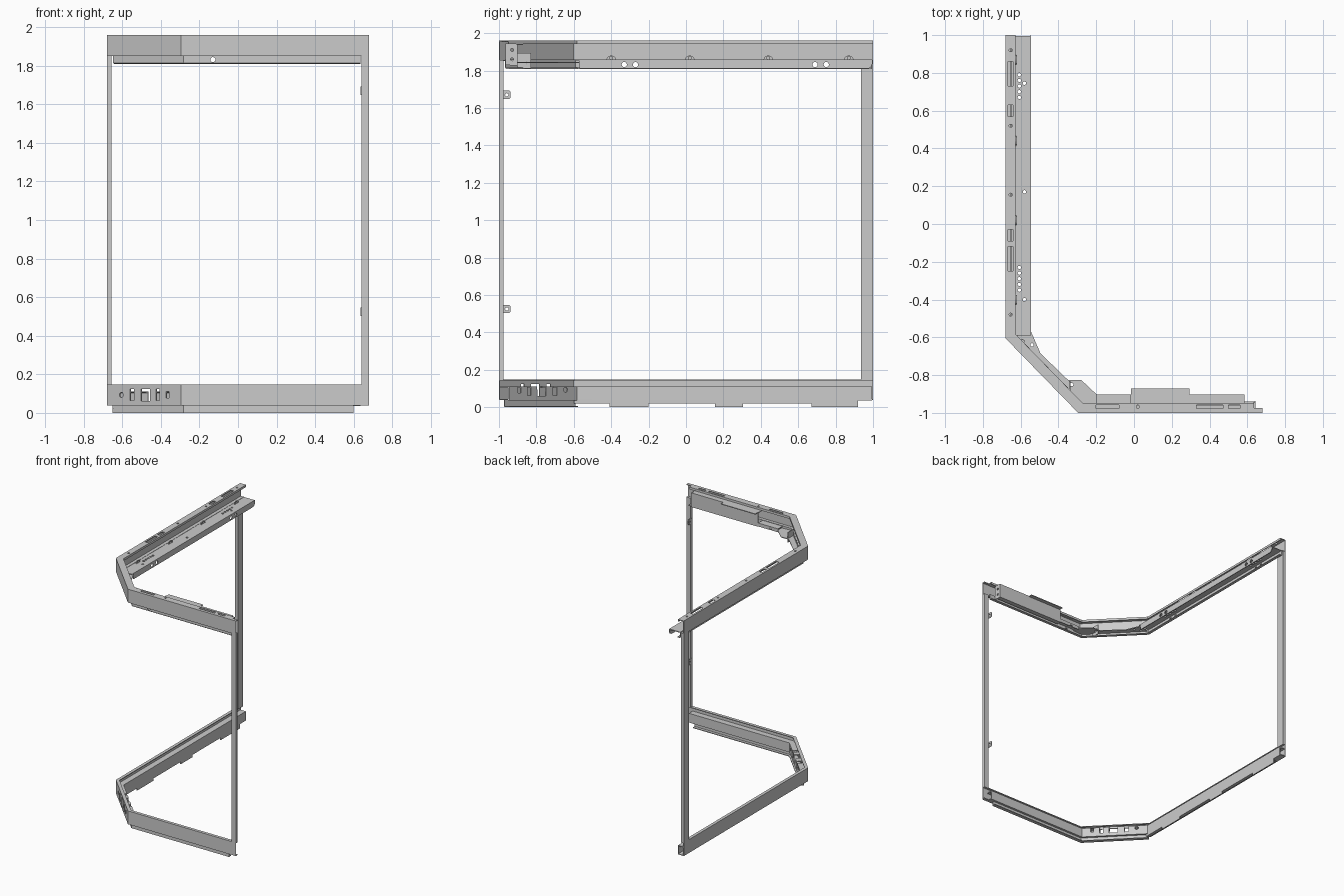
import bpy, bmesh, math
from mathutils import Matrix, Vector

if "Cube" in bpy.data.objects:
    bpy.data.objects.remove(bpy.data.objects["Cube"])

T = 0.006                                   # sheet thickness
PATH = [(-0.68, 1), (-0.68, -0.605), (-0.295, -1), (0.68, -1)]
CH = math.atan2(-0.395, 0.385)              # direction of the angled corner
sheets = []


def new_obj(name, bm):
    bmesh.ops.recalc_face_normals(bm, faces=bm.faces)
    me = bpy.data.meshes.new(name)
    bm.to_mesh(me)
    bm.free()
    ob = bpy.data.objects.new(name, me)
    bpy.context.collection.objects.link(ob)
    return ob


def offset_path(path, d):
    """Mitred inward offset of the plan path."""
    pts = [Vector(p) for p in path]
    dirs = [(b - a).normalized() for a, b in zip(pts, pts[1:])]
    nrm = [Vector((-v.y, v.x)) for v in dirs]
    out = []
    for i, p in enumerate(pts):
        a, b = nrm[max(i - 1, 0)], nrm[min(i, len(nrm) - 1)]
        m = (a + b).normalized()
        out.append(p + m * d / m.dot(a))
    return out


def sweep(name, profile, path=PATH):
    """Bent sheet: profile of (inward depth, z) carried along the plan path."""
    bm = bmesh.new()
    rows = [[bm.verts.new((q.x, q.y, z)) for q in offset_path(path, d)] for d, z in profile]
    for r, s in zip(rows, rows[1:]):
        for i in range(len(path) - 1):
            bm.faces.new((r[i], r[i + 1], s[i + 1], s[i]))
    ob = new_obj(name, bm)
    m = ob.modifiers.new("thickness", 'SOLIDIFY')
    m.thickness, m.offset, m.use_even_offset = T, 0, True
    sheets.append(ob)
    return ob


def plate(name, pts, axis, pos, t=T):
    """Flat plate: outline extruded by t, centred at pos on the axis."""
    put = {'x': lambda a, b, c: (c, a, b), 'y': lambda a, b, c: (a, c, b),
           'z': lambda a, b, c: (a, b, c)}[axis]
    bm = bmesh.new()
    lo = [bm.verts.new(put(a, b, pos - t / 2)) for a, b in pts]
    hi = [bm.verts.new(put(a, b, pos + t / 2)) for a, b in pts]
    bm.faces.new(lo)
    bm.faces.new(hi)
    n = len(pts)
    for i in range(n):
        bm.faces.new((lo[i], lo[(i + 1) % n], hi[(i + 1) % n], hi[i]))
    ob = new_obj(name, bm)
    sheets.append(ob)
    return ob


def rect(a0, a1, b0, b1):
    return [(a0, b0), (a1, b0), (a1, b1), (a0, b1)]


def box(name, x0, x1, y0, y1, z0, z1):
    return plate(name, rect(x0, x1, y0, y1), 'z', (z0 + z1) / 2, z1 - z0)


cut = bmesh.new()


def cut_box(c, s, rot=0):
    m = Matrix.Translation(c) @ Matrix.Rotation(rot, 4, 'Z') @ Matrix.Diagonal((*s, 1))
    bmesh.ops.create_cube(cut, size=1, matrix=m)


def cut_hole(c, r, length, axis='z', rot=0):
    turn = {'x': Matrix.Rotation(math.pi / 2, 4, 'Y'), 'y': Matrix.Rotation(math.pi / 2, 4, 'X'),
            'z': Matrix.Identity(4)}[axis]
    m = Matrix.Translation(c) @ Matrix.Rotation(rot, 4, 'Z') @ turn
    bmesh.ops.create_cone(cut, cap_ends=True, segments=16, radius1=r, radius2=r, depth=length, matrix=m)


# Upper frame: outer shell with turned edges, and recessed skirt below it
sweep("top_outer_shell", [(0.03, 1.853), (0.003, 1.853), (0.003, 1.957), (0.05, 1.957), (0.05, 1.942)])
INNER = [(-0.68, 0.995), *PATH[1:3], (0.635, -1)]
sweep("top_skirt", [(0.035, 1.86), (0.035, 1.816), (0.04, 1.812), (0.06, 1.812)], INNER)

# Side tray of the upper frame with a rounded hanging lip and ears
box("side_tray_floor", -0.645, -0.545, -0.59, 0.995, 1.852, 1.858)
r = 0.03
lip = [(-0.57, 1.855), (0.997, 1.855)]
for k in range(5):
    a = -k * math.pi / 8
    lip.append((0.967 + r * math.cos(a), 1.84 + r * math.sin(a)))
lip.append((-0.57, 1.81))
plate("side_tray_lip", lip, 'x', -0.548)
EARS = [-0.4, 0.02, 0.44, 0.87]
for y in EARS:
    arc = [(y + 0.025 * math.cos(k * math.pi / 8), 1.86 + 0.02 * math.sin(k * math.pi / 8)) for k in range(9)]
    plate("side_tray_ear", arc + [(y - 0.04, 1.852), (y + 0.04, 1.852)], 'x', -0.625)
    cut_hole((-0.625, y, 1.867), 0.008, 0.03, 'x')

# Corner bracket of the upper frame
plate("corner_bracket", [(-0.645, -0.6), (-0.545, -0.57), (-0.495, -0.685), (-0.35, -0.825), (-0.28, -0.825),
                         (-0.195, -0.905), (-0.195, -0.955), (-0.29, -0.96)], 'z', 1.842)
plate("corner_tab", rect(-0.9, -0.83, 1.812, 1.895), 'x', -0.34)

# Front channel of the upper frame, with small shelf and end plate
sweep("front_channel", [(0.05, 1.94), (0.095, 1.94), (0.095, 1.83), (0.06, 1.83)], [(-0.02, -1), (0.585, -1)])
sweep("front_channel_ledge", [(0.04, 1.855), (0.095, 1.855), (0.095, 1.83)], [(-0.2, -1), (-0.02, -1)])
box("front_shelf", -0.015, 0.295, -0.907, -0.872, 1.937, 1.943)
plate("front_end_plate", rect(-0.965, -0.91, 1.83, 1.945), 'x', 0.582)
for z in (1.86, 1.91):
    cut_hole((0.582, -0.93, z), 0.008, 0.03, 'x')

# Lower frame: outer shell, inner step and base strips
sweep("bottom_outer_shell", [(0.025, 0.145), (0.003, 0.145), (0.003, 0.042), (0.05, 0.042)])
sweep("bottom_inner_rail", [(0.006, 0.108), (0.052, 0.108), (0.052, 0.036)], INNER)
sweep("bottom_base_front", [(0.03, 0.04), (0.03, 0.003), (0.055, 0.003)],
      [(-0.67, -0.615), PATH[2], (0.6, -1)])
sweep("bottom_base_side", [(0.03, 0.022), (0.052, 0.022), (0.052, 0.04)], [(-0.68, 0.92), (-0.68, -0.6)])
for y0, y1 in ((-0.41, -0.2), (0.155, 0.305), (0.67, 0.92)):
    plate("base_tab", rect(y0, y1, 0.0, 0.024), 'x', -0.628)

# Uprights, and fixing tabs on the right one
box("right_post", 0.64, 0.68, -1, -0.975, 0.145, 1.855)
box("left_post", -0.68, -0.655, 0.935, 1, 0.145, 1.855)
for z in (0.525, 1.67):
    plate("post_tab", [(-0.98, z - 0.022), (-0.945, z - 0.022), (-0.938, z - 0.015), (-0.938, z + 0.015),
                       (-0.945, z + 0.022), (-0.98, z + 0.022)], 'x', 0.639)
    cut_hole((0.639, -0.958, z), 0.009, 0.03, 'x')

# Windows in the lower corner
nx, ny = -math.sin(CH) * 0.03, math.cos(CH) * 0.03


def corner(x, z):
    return (x + nx, -0.605 - (x + 0.68) * 0.395 / 0.385 + ny, z)


for x, w, h in ((-0.55, 0.03, 0.06), (-0.48, 0.065, 0.064), (-0.415, 0.026, 0.06)):
    cut_box(corner(x, 0.093), (w, 0.13, h), CH)
cut_hole(corner(-0.605, 0.093), 0.014, 0.13, 'y', CH)
cut_box(corner(-0.365, 0.093), (0.02, 0.13, 0.034), CH)

# Slots and screw holes in the upper flanges
for y0, y1 in ((0.73, 0.86), (0.57, 0.63), (-0.09, -0.03), (-0.25, -0.12)):
    cut_box((-0.653, (y0 + y1) / 2, 1.957), (0.026, y1 - y0, 0.02))
for y in (0.92, 0.52, 0.155, -0.48):
    cut_hole((-0.653, y, 1.957), 0.008, 0.02)
for x0, x1 in ((-0.2, -0.08), (0.33, 0.47), (0.5, 0.56)):
    cut_box(((x0 + x1) / 2, -0.967, 1.957), (x1 - x0, 0.018, 0.02))
cut_hole((0.02, -0.967, 1.957), 0.008, 0.02)
for base in (-0.35, 0.67):
    for k in range(5):
        cut_hole((-0.607, base + 0.03 * k, 1.855), 0.009, 0.02)
for y in (-0.4, 0.17, 0.745):
    cut_hole((-0.58, y, 1.855), 0.009, 0.02)
for y in (-0.33, -0.27, 0.69, 0.75):
    cut_hole((-0.6, y, 1.832), 0.014, 0.15, 'x')
cut_hole((-0.13, -0.93, 1.832), 0.013, 0.12, 'y')
for x, y in ((-0.54, -0.64), (-0.33, -0.85), (-0.59, -0.62)):
    cut_hole((x, y, 1.842), 0.009, 0.02)
# Flanges stop short of the right end
for z in (1.94, 0.06):
    cut_box((0.665, -0.915, z), (0.06, 0.12, 0.3))

cutter = new_obj("hole_cutter", cut)
cutter.hide_render = True
for ob in sheets:
    if "post" in ob.name and "tab" not in ob.name:
        continue
    m = ob.modifiers.new("holes", 'BOOLEAN')
    m.object, m.solver, m.use_self = cutter, 'EXACT', True

# Bake the modifiers and drop the cutter
dg = bpy.context.evaluated_depsgraph_get()
baked = [(ob, bpy.data.meshes.new_from_object(ob.evaluated_get(dg))) for ob in sheets]
for ob, me in baked:
    ob.modifiers.clear()
    ob.data = me
bpy.data.objects.remove(cutter)
